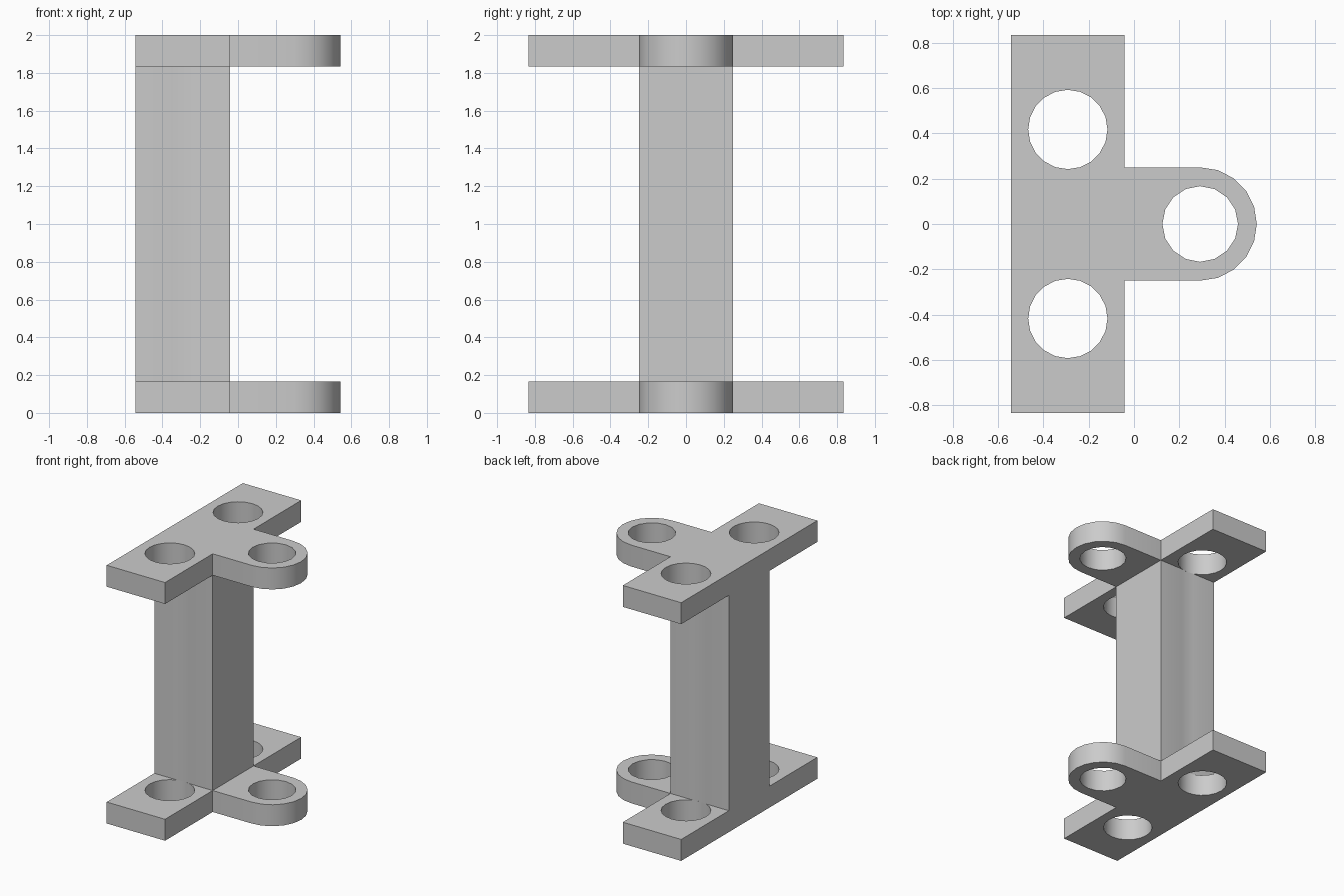
import bpy, bmesh
from math import cos, sin, pi

cube = bpy.data.objects.get("Cube")
if cube:
    bpy.data.objects.remove(cube, do_unlink=True)

# Dimensions
HEIGHT, PLATE_T = 2.0, 0.166
X_BACK, X_FACE = -0.542, -0.042      # bar and column extent in x
HALF_LEN, HALF_W = 0.833, 0.25       # bar half length, column and arm half width
ARM_X = 0.292                        # centre of the rounded arm end
BAR_X, BOLT_Y, BOLT_R = -0.292, 0.417, 0.175
PIN_R = 0.167

grey = bpy.data.materials.new("plain grey")
grey.use_nodes = True
colour = (0.6, 0.6, 0.6, 1)
grey.diffuse_color = colour
grey.node_tree.nodes["Principled BSDF"].inputs["Base Color"].default_value = colour


def arc(cx, cy, r, start, end, steps):
    """Points along an arc, both ends included."""
    angles = [start + (end - start) * i / steps for i in range(steps + 1)]
    return [(cx + r * cos(a), cy + r * sin(a)) for a in angles]


def circle(cx, cy, r, sides):
    return arc(cx, cy, r, 0, 2 * pi, sides)[:-1]


def extrude_profile(name, loops, z0, z1, caps=True):
    """Extrude closed loops (outline first, then holes) from z0 to z1."""
    curve = bpy.data.curves.new(name, "CURVE")
    curve.dimensions = "2D"
    curve.fill_mode = "BOTH" if caps else "NONE"
    curve.extrude = (z1 - z0) / 2
    for loop in loops:
        spline = curve.splines.new("POLY")
        spline.points.add(len(loop) - 1)
        for point, (x, y) in zip(spline.points, loop):
            point.co = (x, y, 0, 1)
        spline.use_cyclic_u = True
    obj = bpy.data.objects.new(name, curve)
    bpy.context.collection.objects.link(obj)
    bpy.ops.object.select_all(action="DESELECT")
    obj.select_set(True)
    bpy.context.view_layer.objects.active = obj
    bpy.ops.object.convert(target="MESH")
    obj = bpy.context.view_layer.objects.active
    # Weld the caps to the walls and place the part at its height
    bm = bmesh.new()
    bm.from_mesh(obj.data)
    bmesh.ops.remove_doubles(bm, verts=bm.verts, dist=0.0005)
    bmesh.ops.translate(bm, verts=bm.verts, vec=(0, 0, (z0 + z1) / 2))
    bmesh.ops.recalc_face_normals(bm, faces=bm.faces)
    bm.to_mesh(obj.data)
    bm.free()
    obj.data.materials.clear()
    obj.data.materials.append(grey)
    bpy.ops.object.shade_smooth_by_angle(angle=pi / 6)
    return obj


# Flange plates: a cross bar with a round-ended arm and three holes
plate = [(X_BACK, -HALF_LEN), (X_FACE, -HALF_LEN), (X_FACE, -HALF_W)]
plate += arc(ARM_X, 0, HALF_W, -pi / 2, pi / 2, 10)
plate += [(X_FACE, HALF_W), (X_FACE, HALF_LEN), (X_BACK, HALF_LEN)]
holes = [circle(BAR_X, side * BOLT_Y, BOLT_R, 20) for side in (-1, 1)]
holes.append(circle(ARM_X, 0, PIN_R, 16))
extrude_profile("bottom_plate", [plate] + holes, 0, PLATE_T)
extrude_profile("top_plate", [plate] + holes, HEIGHT - PLATE_T, HEIGHT)

# Column: square post with a shallow groove where each bolt hole clips it
groove = arc(BAR_X, -BOLT_Y, BOLT_R, pi * 0.6, pi * 0.4, 2)
groove[0] = (groove[0][0], -HALF_W)
groove[2] = (groove[2][0], -HALF_W)
front = [(X_BACK, -HALF_W)] + groove + [(X_FACE, -HALF_W)]
back = [(x, -y) for x, y in reversed(front)]
extrude_profile("column", [front + back], PLATE_T, HEIGHT - PLATE_T, caps=False)
